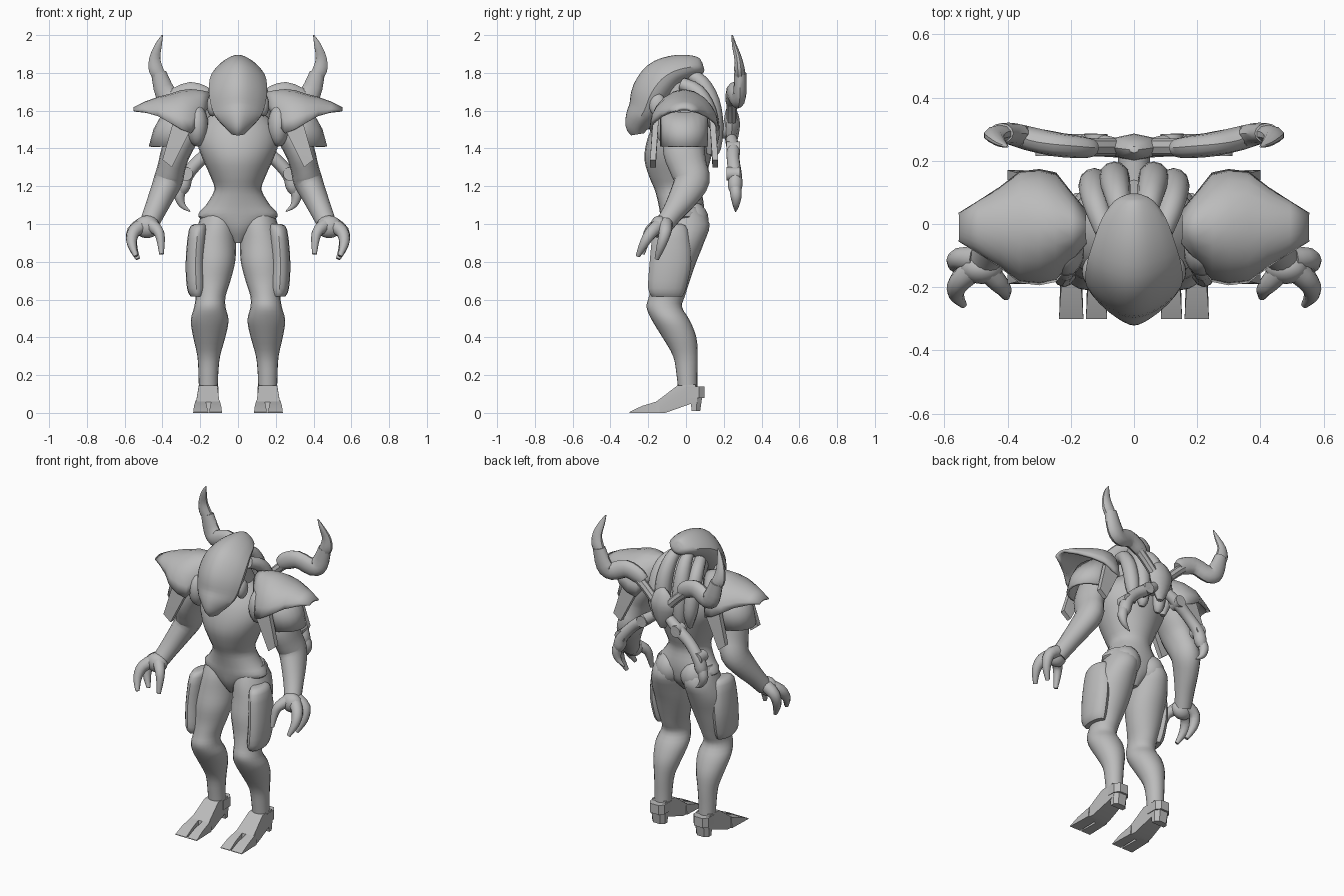
import bpy, bmesh, math
from mathutils import Vector

grey = bpy.data.materials.new("plain grey")
grey.diffuse_color = (0.5, 0.5, 0.5, 1)


def finish(name, bm, mirror=True, angle=40):
    bmesh.ops.recalc_face_normals(bm, faces=bm.faces)
    me = bpy.data.meshes.new(name)
    bm.to_mesh(me)
    bm.free()
    me.materials.append(grey)
    for p in me.polygons:
        p.use_smooth = True
    me.set_sharp_from_angle(angle=math.radians(angle))
    ob = bpy.data.objects.new(name, me)
    bpy.context.collection.objects.link(ob)
    if mirror:
        ob.modifiers.new("mirror", 'MIRROR')
    return ob


def spline(rows, sub):
    """Catmull-Rom through rows of numbers."""
    out = []
    for i in range(len(rows) - 1):
        p = [rows[max(0, min(len(rows) - 1, i + k))] for k in (-1, 0, 1, 2)]
        for s in range(sub):
            t = s / sub
            out.append([0.5 * (2 * b + (c - a) * t + (2 * a - 5 * b + 4 * c - d) * t * t
                               + (3 * b - a - 3 * c + d) * t ** 3) for a, b, c, d in zip(*p)])
    return out + [list(rows[-1])]


def loft(name, rows, side=(1, 0, 0), flat=False, n=16, sub=3, mirror=True, pinch=0):
    """Elliptic rings (x, y, z, half width, half depth) along a path; pinch narrows the outer half."""
    rows = spline([r if len(r) == 5 else r + (r[3],) for r in rows], sub)
    bm = bmesh.new()
    rings = []
    for i, (x, y, z, a, b) in enumerate(rows):
        lo, hi = rows[max(i - 1, 0)], rows[min(i + 1, len(rows) - 1)]
        t = Vector((0, 0, 1)) if flat else (Vector(hi[:3]) - Vector(lo[:3])).normalized()
        u = Vector(side)
        u = (u - t * u.dot(t)).normalized()
        v = t.cross(u)
        a, b = max(a, .003), max(b, .003)
        ring = []
        for k in range(n):
            c, s = math.cos(k * math.tau / n), math.sin(k * math.tau / n)
            ring.append(bm.verts.new(Vector((x, y, z)) + u * a * c * (1 - pinch * max(0, s)) + v * b * s))
        rings.append(ring)
    for r, s in zip(rings, rings[1:]):
        for k in range(n):
            bm.faces.new((r[k], r[(k + 1) % n], s[(k + 1) % n], s[k]))
    bm.faces.new(rings[0])
    bm.faces.new(rings[-1])
    return finish(name, bm, mirror)


def hull(name, pts):
    bm = bmesh.new()
    bmesh.ops.convex_hull(bm, input=[bm.verts.new(p) for p in pts])
    return finish(name, bm, angle=30)


def ball(name, pos, size, mirror=True, seg=16):
    bm = bmesh.new()
    bmesh.ops.create_uvsphere(bm, u_segments=seg, v_segments=10, radius=1)
    for v in bm.verts:
        v.co = Vector(pos) + Vector(a * b for a, b in zip(v.co, size))
    return finish(name, bm, mirror)


def shell(name, rows, thick):
    bm = bmesh.new()
    g = [[bm.verts.new(p) for p in r] for r in rows]
    for r, s in zip(g, g[1:]):
        for k in range(len(r) - 1):
            bm.faces.new((r[k], r[k + 1], s[k + 1], s[k]))
    ob = finish(name, bm, angle=35)
    m = ob.modifiers.new("thickness", 'SOLIDIFY')
    m.thickness = thick
    m.offset = 0


# torso, neck and crested head
loft("torso", [(0, -.03, .90, .03, .05), (0, -.02, .97, .11, .10), (0, -.02, 1.04, .21, .115),
               (0, -.025, 1.10, .17, .12), (0, -.04, 1.18, .125, .125), (0, -.045, 1.25, .145, .15),
               (0, -.045, 1.34, .185, .175), (0, -.03, 1.43, .215, .18), (0, -.015, 1.52, .2, .16),
               (0, -.01, 1.60, .12, .11), (0, -.01, 1.64, .05, .05)], flat=True, n=24, mirror=False)
ball("buttock", (.09, .03, 1.02), (.09, .09, .1))
loft("neck", [(0, .05, 1.48, .11), (0, 0, 1.6, .1), (0, -.08, 1.72, .1), (0, -.1, 1.8, .08)], mirror=False)
loft("head_crest", [(0, .092, 1.835, .02, .02), (0, .075, 1.832, .06, .045), (0, .02, 1.83, .1, .065),
                    (0, -.06, 1.81, .13, .085), (0, -.13, 1.765, .15, .105), (0, -.185, 1.69, .153, .105),
                    (0, -.217, 1.61, .138, .088), (0, -.243, 1.56, .112, .078),
                    (0, -.258, 1.51, .068, .062), (0, -.255, 1.475, .035, .035)],
     n=24, mirror=False, pinch=.36)
ball("cheek", (.135, -.15, 1.63), (.03, .045, .06))

# head tendrils
loft("inner_tendril", [(.04, .02, 1.79, .03), (.05, .08, 1.75, .04), (.06, .13, 1.65, .048),
                       (.062, .15, 1.52, .048), (.06, .15, 1.4, .035), (.06, .14, 1.36, .015)], n=12)
loft("outer_tendril", [(.09, -.02, 1.74, .035), (.12, .06, 1.70, .04), (.13, .115, 1.6, .045),
                       (.125, .135, 1.47, .042), (.115, .125, 1.37, .015)], n=12)

# legs
loft("leg", [(.10, -.01, 1.09, .08, .08), (.11, -.005, 1.0, .10, .13), (.125, -.03, .9, .115, .125),
             (.13, -.06, .8, .115, .115), (.14, -.08, .7, .10, .10), (.145, -.10, .62, .08, .095),
             (.149, -.115, .56, .083, .094), (.15, -.08, .49, .1, .1), (.152, -.035, .4, .085, .09),
             (.155, -.003, .3, .06, .065), (.157, .005, .2, .052, .055), (.157, .01, .11, .05, .05)],
     flat=True, n=20)
loft("thigh_plate", [(.2, -.07, 1.0, .025, .045), (.212, -.08, .97, .048, .09), (.225, -.082, .8, .052, .11),
                     (.22, -.1, .66, .05, .1), (.215, -.1, .615, .035, .08)], flat=True)

# feet: instep, two toes, heel and ankle collar
hull("foot", [(x, y, z) for xs, y, z in (((.11, .207), .05, .15), ((.11, .207), -.045, .145),
              ((.098, .222), -.16, .058), ((.095, .228), -.17, 0), ((.1, .22), -.11, 0),
              ((.112, .205), -.01, .045), ((.112, .205), .06, .06)) for x in xs])
for nm, x0, x1 in (("inner_toe", .085, .152), ("outer_toe", .16, .237)):
    hull(nm, [(x, y, z) for y, z, d in ((-.14, .065, .012), (-.14, 0, .005), (-.235, .036, .004),
              (-.3, .004, 0), (-.3, 0, 0)) for x in (x0 + d, x1 - d)])
hull("heel", [(.157 + s * w, y, z) for s in (-1, 1) for w, y, z in (
    (.05, .02, .11), (.05, .06, .11), (.03, .088, .1), (.045, .03, .01), (.045, .055, .01), (.025, .075, .01))])
hull("ankle_collar", [(x, y, z) for y, w in ((0, .053), (.07, .053), (.098, .03))
                      for z in (.08, .14) for x in (.157 - w, .157 + w)])

# arms and clawed hands
loft("arm", [(.24, -.01, 1.55, .09, .08), (.29, -.01, 1.47, .11, .085), (.33, -.01, 1.38, .11, .078),
             (.352, .012, 1.3, .1, .074), (.37, .03, 1.23, .095, .077), (.405, -.01, 1.15, .08, .067),
             (.445, -.07, 1.06, .058, .057), (.475, -.12, .99, .05, .05)], side=(0, 1, 0))
ball("palm", (.482, -.14, .985), (.068, .05, .06))
loft("front_finger", [(.49, -.13, 1.0, .04), (.55, -.18, .96, .035), (.563, -.22, .90, .026),
                      (.54, -.255, .83, .012)], n=10)
loft("rear_finger", [(.50, -.11, 1.0, .04), (.555, -.11, .96, .034), (.56, -.13, .89, .026),
                     (.53, -.155, .815, .012)], n=10)
loft("thumb", [(.47, -.14, 1.0, .04), (.425, -.19, .965, .03), (.41, -.21, .92, .023),
               (.405, -.23, .84, .012)], n=10)

# shoulder armour
arc = [math.radians(-90 + 18 * k) for k in range(11)]
pad = [(.155, .045, 1.69, 1.63), (.2, .1, 1.70, 1.56), (.25, .165, 1.705, 1.48), (.3, .175, 1.70, 1.5),
       (.36, .168, 1.68, 1.535), (.42, .12, 1.665, 1.57), (.49, .075, 1.64, 1.59), (.55, .038, 1.61, 1.597)]
shell("shoulder_pad", [[(x, -.01 + h * math.sin(t), e + (top - e) * math.cos(t)) for t in arc]
                       for x, h, top, e in pad], .018)
shell("arm_cap", [[(cx + r * math.cos(t), -.01 + .12 * math.sin(t), z) for t in arc]
                  for cx, r, z in ((.30, .09, 1.59), (.32, .12, 1.5), (.33, .135, 1.41))], .015)
for nm, s in (("front_strap_plate", -1), ("rear_strap_plate", 1)):
    hull(nm, [(x, -.01 + s * (d + w), z) for x, z, w in ((.40, 1.34, .01), (.35, 1.30, .01), (.25, 1.5, 0),
                                                        (.34, 1.55, -.005)) for d in (.14, .17)])
ball("collar_plate", (.215, -.085, 1.52), (.058, .08, .11))

# back rig: hub, upper and lower limbs with horns and round joints
loft("back_hub", [(0, .235, 1.38, .02, .015), (0, .24, 1.44, .055, .032), (0, .243, 1.53, .085, .043),
                  (0, .24, 1.6, .055, .03), (0, .235, 1.635, .015, .01)], flat=True, n=8, mirror=False)
loft("hub_mount", [(0, .1, 1.5, .05), (0, .23, 1.5, .05)], n=10, mirror=False)
loft("limb_link", [(.06, .243, 1.55, .028), (.12, .243, 1.61, .028), (.19, .245, 1.67, .03)],
     side=(0, 1, 0), n=8)
loft("upper_limb", [(.14, .24, 1.645, .03, .04), (.17, .243, 1.67, .035, .052), (.25, .252, 1.697, .038, .055),
                    (.34, .272, 1.665, .038, .055), (.385, .285, 1.695, .035, .055),
                    (.42, .287, 1.8, .032, .04)], side=(0, 1, 0), n=12)
loft("upper_horn", [(.415, .285, 1.785, .028, .036), (.435, .283, 1.82, .028, .04), (.44, .275, 1.88, .02, .03),
                    (.42, .255, 1.95, .012, .018), (.4, .245, 2.0, .003, .003)], side=(0, 1, 0), n=10)
loft("lower_limb", [(.05, .24, 1.45, .03), (.12, .25, 1.40, .036), (.2, .25, 1.34, .034),
                    (.27, .26, 1.26, .036), (.29, .26, 1.2, .038), (.3, .262, 1.165, .025)], side=(0, 1, 0), n=12)
loft("lower_horn", [(.3, .262, 1.19, .03), (.31, .265, 1.15, .03), (.295, .265, 1.1, .018),
                    (.253, .262, 1.066, .003)], side=(0, 1, 0), n=10)
for nm, x, z in (("inner_joint", .12, 1.40), ("outer_joint", .275, 1.265)):
    loft(nm, [(x, .215, z, .036), (x, .285, z, .036)], sub=1)
